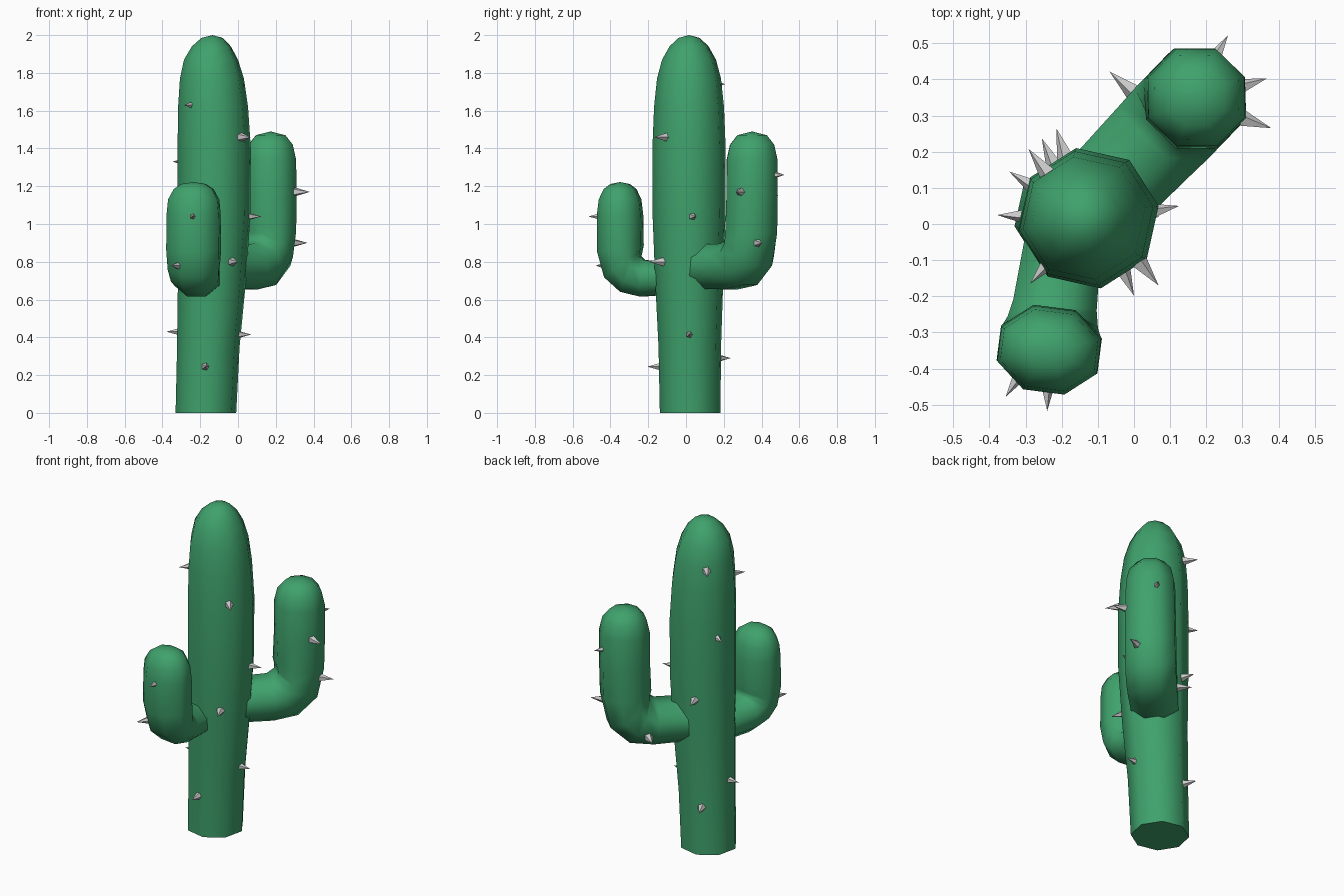
import bpy, bmesh
from math import radians, sin, cos, pi
from mathutils import Vector

if "Cube" in bpy.data.objects:
    bpy.data.objects.remove(bpy.data.objects["Cube"])


def material(name, color):
    m = bpy.data.materials.new(name)
    m.diffuse_color = color
    m.use_nodes = True
    m.node_tree.nodes["Principled BSDF"].inputs["Base Color"].default_value = m.diffuse_color
    return m


green = material("cactus_green", (0.05, 0.36, 0.15, 1))
grey = material("spine_grey", (0.55, 0.53, 0.53, 1))


def finish(bm, name, mat, angle):
    bmesh.ops.recalc_face_normals(bm, faces=bm.faces)
    me = bpy.data.meshes.new(name)
    bm.to_mesh(me)
    bm.free()
    me.materials.append(mat)
    ob = bpy.data.objects.new(name, me)
    bpy.context.collection.objects.link(ob)
    bpy.ops.object.select_all(action='DESELECT')
    ob.select_set(True)
    bpy.context.view_layer.objects.active = ob
    bpy.ops.object.shade_smooth_by_angle(angle=radians(angle))
    return ob


def tube(name, rings, tip, heading, phase, sides=8):
    """Loft rings of (centre, tilt, half width, half height) up to a tip."""
    head = Vector((cos(radians(heading)), sin(radians(heading)), 0))
    side = Vector((-head.y, head.x, 0))
    up = Vector((0, 0, 1))
    bm = bmesh.new()
    loops = []
    for c, tilt, w, h in rings:
        t = radians(tilt)
        n = up * cos(t) - head * sin(t)
        loops.append([bm.verts.new(Vector(c) + side * w * cos(a) + n * h * sin(a))
                      for a in (radians(phase) + 2 * pi * i / sides for i in range(sides))])
    for lo, hi in zip(loops, loops[1:]):
        for i in range(sides):
            j = (i + 1) % sides
            bm.faces.new((lo[i], lo[j], hi[j], hi[i]))
    end = bm.verts.new(tip)
    for i in range(sides):
        bm.faces.new((loops[-1][i], loops[-1][(i + 1) % sides], end))
    bm.faces.new(loops[0])
    return finish(bm, name, green, 60)


# Trunk: x, y, z, radius
trunk = [(-0.17, 0.022, 0, 0.163), (-0.157, 0.02, 0.35, 0.168),
         (-0.138, 0.017, 0.7, 0.183), (-0.127, 0.016, 1.05, 0.196),
         (-0.126, 0.016, 1.4, 0.197), (-0.132, 0.016, 1.62, 0.188),
         (-0.138, 0.016, 1.77, 0.172), (-0.143, 0.016, 1.87, 0.145),
         (-0.141, 0.016, 1.94, 0.105), (-0.137, 0.016, 1.985, 0.058)]
tube("trunk", [((x, y, z), 90, r, r) for x, y, z, r in trunk],
     (-0.135, 0.016, 2.0), 0, 10)


def arm(name, origin, heading, path, top):
    """Bent arm: path of (distance, z, tilt, half width, half height)."""
    def at(s, z):
        return (origin[0] + s * cos(radians(heading)), origin[1] + s * sin(radians(heading)), z)
    tube(name, [(at(s, z), t, w * 1.05, h * 1.05) for s, z, t, w, h in path],
         at(path[-1][0], top), heading, 22.5)


# Arms
arm("back_right_arm", (-0.137, 0.029), 46,
    [(0.06, 0.775, 0, 0.135, 0.12), (0.28, 0.775, 5, 0.142, 0.125),
     (0.37, 0.80, 25, 0.145, 0.14), (0.425, 0.865, 52, 0.145, 0.145),
     (0.44, 0.97, 82, 0.144, 0.14), (0.446, 1.15, 90, 0.142, 0.138),
     (0.446, 1.34, 90, 0.138, 0.138), (0.446, 1.42, 90, 0.12, 0.12),
     (0.446, 1.47, 90, 0.08, 0.08)], 1.49)
arm("front_left_arm", (-0.19, 0.0), -97.3,
    [(0.06, 0.715, 0, 0.11, 0.09), (0.23, 0.712, 5, 0.12, 0.1),
     (0.295, 0.735, 28, 0.13, 0.11), (0.335, 0.785, 55, 0.14, 0.12),
     (0.35, 0.87, 82, 0.145, 0.122), (0.352, 1.05, 90, 0.143, 0.12),
     (0.352, 1.13, 90, 0.135, 0.11), (0.352, 1.185, 90, 0.105, 0.085),
     (0.352, 1.212, 90, 0.065, 0.05)], 1.222)


# Spines: tip x, y, z, then horizontal direction in degrees and scale
def spine(name, x, y, z, angle, scale=1.0):
    d = Vector((cos(radians(angle)), sin(radians(angle)), 0.0))
    u, v = Vector((-d.y, d.x, 0)), Vector((0, 0, 1))
    bm = bmesh.new()
    tip = Vector((x, y, z))
    base = tip - d * 0.085 * scale
    ring = [bm.verts.new(base + (u * cos(2 * pi * i / 5) + v * sin(2 * pi * i / 5)) * 0.025 * scale)
            for i in range(5)]
    end = bm.verts.new(tip)
    for i in range(5):
        bm.faces.new((ring[i], ring[(i + 1) % 5], end))
    bm.faces.new(ring)
    finish(bm, name, grey, 60)


spines = {
    "trunk": [(-0.287, -0.165, 1.63, -130), (0.068, -0.17, 1.46, -50),
              (-0.345, 0.145, 1.33, 149), (0.125, 0.05, 1.04, 12),
              (0.0, -0.198, 0.80, -66), (-0.378, 0.025, 0.43, 178),
              (0.07, 0.02, 0.415, 2), (-0.17, -0.205, 0.245, -88),
              (-0.255, 0.237, 0.29, 115), (-0.215, 0.265, 0.95, 108),
              (-0.292, 0.208, 1.74, 128, 1.35)],
    "back_right_arm": [(0.38, 0.265, 1.17, -18), (0.368, 0.403, 0.90, 18),
                       (0.26, 0.522, 1.26, 60), (-0.068, 0.422, 0.74, 140)],
    "front_left_arm": [(-0.24, -0.517, 1.04, -90), (-0.355, -0.478, 0.78, -122)],
}
for part, items in spines.items():
    for k, s in enumerate(items):
        spine(f"{part}_spine_{k + 1}", *s)
